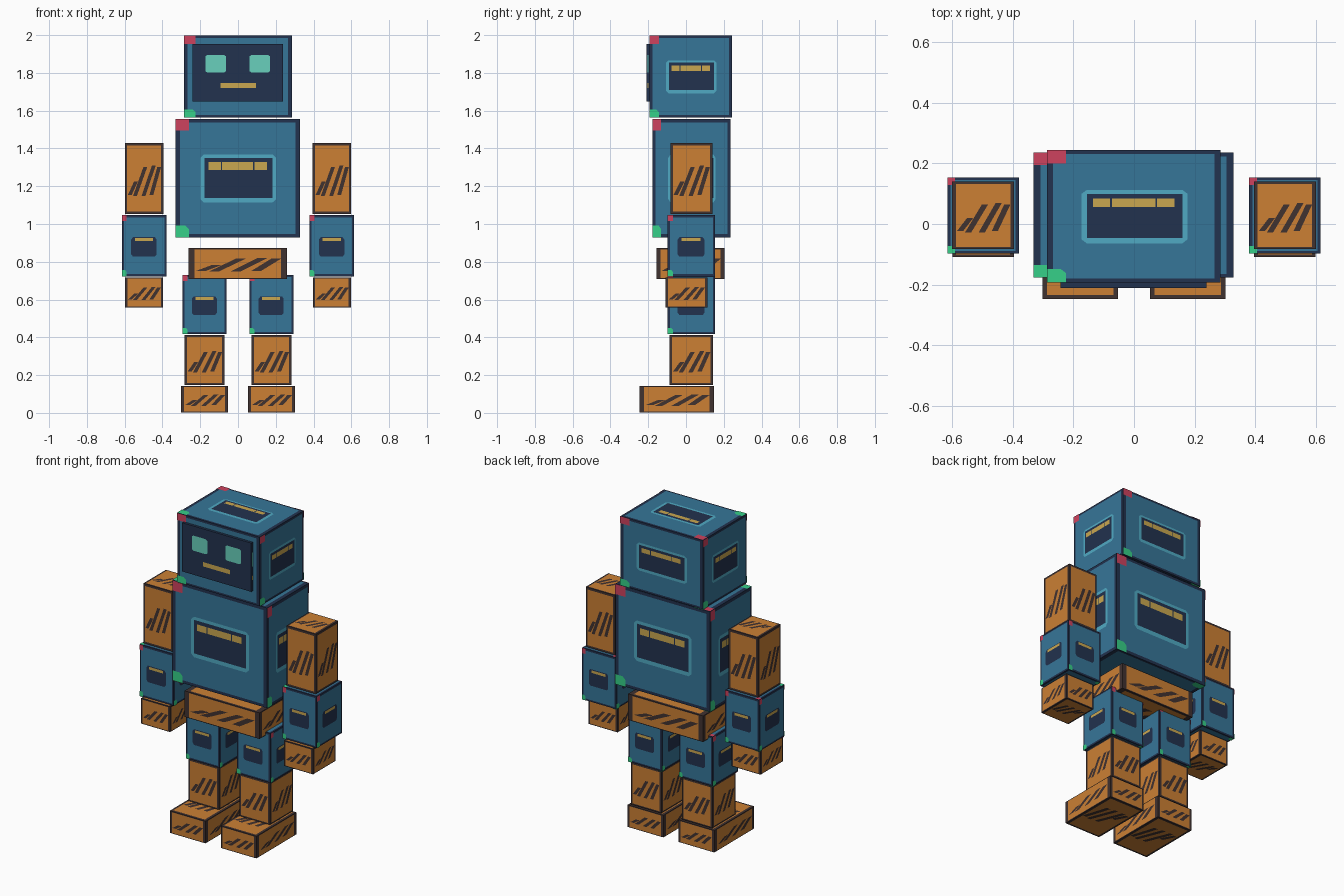
import bpy, bmesh
from mathutils import Vector

if "Cube" in bpy.data.objects:
    bpy.data.objects.remove(bpy.data.objects["Cube"])


def srgb(r, g, b):
    lin = [((c / 255 + 0.055) / 1.055) ** 2.4 for c in (r, g, b)]
    return (*lin, 1.0)


COLOURS = {
    "navy": (34, 50, 78), "steel_blue": (54, 118, 152), "light_cyan": (80, 170, 196),
    "red": (206, 66, 94), "green": (54, 208, 136), "gold": (202, 167, 80),
    "orange": (204, 128, 52), "dark_brown": (64, 50, 48), "eye_teal": (104, 208, 188),
}
NAMES = list(COLOURS)
MATS = []
for name, rgb in COLOURS.items():
    m = bpy.data.materials.new(name)
    m.diffuse_color = srgb(*rgb)
    m.use_nodes = True
    m.node_tree.nodes["Principled BSDF"].inputs["Base Color"].default_value = m.diffuse_color
    MATS.append(m)

# Each box side: normal, across, up (as seen from outside)
X, Y, Z = Vector((1, 0, 0)), Vector((0, 1, 0)), Vector((0, 0, 1))
SIDES = [(-Y, X, Z), (X, Y, Z), (Y, -X, Z), (-X, -Y, Z), (Z, X, Y), (-Z, X, -Y)]
STEP = 0.0015    # height of one paint layer
SINK = 0.003     # base box is sunk so the paint ends near the full size


def rect(u0, v0, u1, v1, c=0.0):
    """Rectangle in 0..1 side coordinates, with optional cut corners."""
    if not c:
        return [(u0, v0), (u1, v0), (u1, v1), (u0, v1)]
    return [(u0 + c, v0), (u1 - c, v0), (u1, v0 + c), (u1, v1 - c),
            (u1 - c, v1), (u0 + c, v1), (u0, v1 - c), (u0, v0 + c)]


def slash(u, v0, du, v1, w):
    """Leaning hazard stripe."""
    return [(u, v0), (u + w, v0), (u + du + w, v1), (u + du, v1)]


# Paint schemes: list of (layer, colour, outline)
GOLD_BARS = [(4, "gold", rect(a, 0.57, b, 0.635)) for a, b in
             ((0.265, 0.365), (0.375, 0.625), (0.635, 0.735))]
CORNERS = [
    (2, "red", rect(0, 0.9, 0.11, 1)),
    (2, "green", [(0, 0), (0.11, 0), (0.11, 0.07), (0.08, 0.1), (0, 0.1)]),
]
BIG_PANEL = [
    (1, "steel_blue", rect(0.035, 0.03, 0.965, 0.97)),
    (2, "light_cyan", rect(0.2, 0.295, 0.81, 0.7, 0.03)),
    (3, "navy", rect(0.232, 0.335, 0.78, 0.67)),
] + CORNERS + GOLD_BARS
SMALL_PANEL = [
    (1, "steel_blue", rect(0.045, 0.035, 0.955, 0.965)),
    (3, "navy", rect(0.21, 0.32, 0.78, 0.64, 0.04)),
    (4, "gold", rect(0.29, 0.575, 0.7, 0.625)),
] + CORNERS
HAZARD = [
    (1, "orange", rect(0.06, 0.035, 0.94, 0.965)),
    (2, "dark_brown", slash(0.08, 0.27, 0.16, 0.46, 0.1)),
    (2, "dark_brown", slash(0.21, 0.25, 0.27, 0.66, 0.1)),
    (2, "dark_brown", slash(0.43, 0.25, 0.27, 0.68, 0.1)),
    (2, "dark_brown", slash(0.64, 0.27, 0.2, 0.66, 0.1)),
]
FACE = [
    (2, "eye_teal", rect(0.145, 0.5, 0.37, 0.81, 0.025)),
    (2, "eye_teal", rect(0.63, 0.5, 0.855, 0.81, 0.025)),
    (2, "gold", rect(0.31, 0.235, 0.7, 0.325)),
]


def box(name, lo, hi, base, paint, sides=SIDES):
    """Box from corner to corner with painted plates on its sides."""
    lo, hi = Vector(lo), Vector(hi)
    mid, half = (lo + hi) / 2, (hi - lo) / 2
    bm = bmesh.new()
    for n, u, v in SIDES:
        def place(a, b, depth, flat):
            p = n * (1 + 0) + u * (2 * a - 1) + v * (2 * b - 1)
            p = Vector(p[i] * (half[i] - flat) for i in range(3))
            return mid + p + n * depth

        f = bm.faces.new([bm.verts.new(place(a, b, 0, SINK)) for a, b in rect(0, 0, 1, 1)])
        f.material_index = NAMES.index(base)
        if (n, u, v) not in sides:
            continue
        for layer, colour, outline in paint:
            f = bm.faces.new([bm.verts.new(place(a, b, layer * STEP, SINK)) for a, b in outline])
            f.material_index = NAMES.index(colour)
    bmesh.ops.remove_doubles(bm, verts=bm.verts, dist=1e-5)
    me = bpy.data.meshes.new(name)
    bm.to_mesh(me)
    bm.free()
    for m in MATS:
        me.materials.append(m)
    ob = bpy.data.objects.new(name, me)
    bpy.context.collection.objects.link(ob)
    return ob


# Head, face screen, torso and hips
box("head", (-0.29, -0.195, 1.56), (0.288, 0.246, 2.0), "navy", BIG_PANEL)
box("face_screen", (-0.245, -0.213, 1.645), (0.242, -0.19, 1.957), "navy", FACE, SIDES[:2] + SIDES[3:4])
box("torso", (-0.334, -0.18, 0.925), (0.33, 0.238, 1.56), "navy", BIG_PANEL)
box("hips", (-0.265, -0.16, 0.705), (0.262, 0.208, 0.875), "dark_brown", HAZARD)

# Limbs: name, centre x, half width, y range, z range, base colour, paint
LIMBS = [
    ("upper_arm", 0.497, 0.105, -0.086, 0.143, 1.05, 1.432, "dark_brown", HAZARD),
    ("forearm", 0.497, 0.121, -0.1, 0.156, 0.72, 1.05, "navy", SMALL_PANEL),
    ("hand", 0.497, 0.104, -0.112, 0.117, 0.555, 0.72, "dark_brown", HAZARD),
    ("thigh", 0.177, 0.119, -0.1, 0.156, 0.415, 0.732, "navy", SMALL_PANEL),
    ("shin", 0.177, 0.109, -0.09, 0.146, 0.145, 0.415, "dark_brown", HAZARD),
    ("foot", 0.177, 0.127, -0.25, 0.152, 0.0, 0.145, "dark_brown", HAZARD),
]
for side, s in (("right", -1), ("left", 1)):
    for part, x, w, y0, y1, z0, z1, base, paint in LIMBS:
        box(f"{side}_{part}", (s * x - w, y0, z0), (s * x + w, y1, z1), base, paint)
